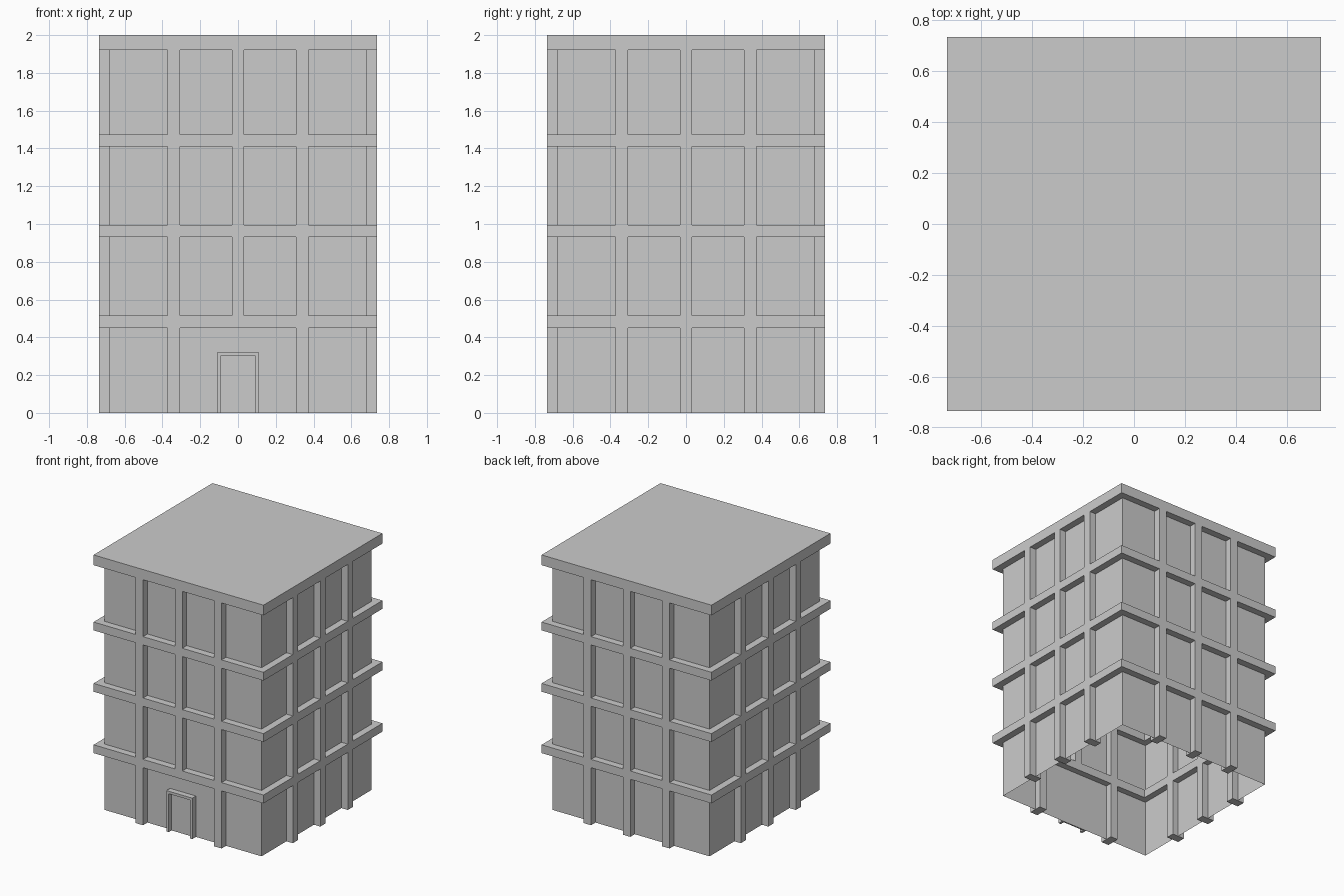
import bpy, bmesh

if "Cube" in bpy.data.objects:
    bpy.data.objects.remove(bpy.data.objects["Cube"])

W, OUT, INN = 0.68, 0.735, 0.63      # wall plane, outer and inner faces of the trim


def make(name, build):
    me = bpy.data.meshes.new(name)
    bm = bmesh.new()
    build(bm)
    bmesh.ops.recalc_face_normals(bm, faces=bm.faces)
    bm.to_mesh(me)
    bm.free()
    ob = bpy.data.objects.new(name, me)
    bpy.context.collection.objects.link(ob)
    return ob


def box(name, x0, x1, y0, y1, z0, z1):
    def build(bm):
        bmesh.ops.create_cube(bm, size=1)
        for v in bm.verts:
            v.co = (x1 if v.co.x > 0 else x0, y1 if v.co.y > 0 else y0, z1 if v.co.z > 0 else z0)
    return make(name, build)


def square(bm, r, z):
    return [bm.verts.new((x * r, y * r, z)) for x, y in ((-1, -1), (1, -1), (1, 1), (-1, 1))]


def bridge(bm, a, b):
    for i in range(4):
        j = (i + 1) % 4
        bm.faces.new((a[i], a[j], b[j], b[i]))


# thin outer walls, open at the bottom
make("walls", lambda bm: bridge(bm, square(bm, W, 0), square(bm, W, 1.93)))


# floor bands: square rings showing on both sides of the wall
def band(z0, z1):
    def build(bm):
        loops = [square(bm, r, z) for r, z in ((OUT, z0), (OUT, z1), (INN, z1), (INN, z0))]
        for i in range(4):
            bridge(bm, loops[i], loops[(i + 1) % 4])
    return build


for z0, z1 in ((0.45, 0.515), (0.93, 0.995), (1.41, 1.475)):
    make("floor_band", band(z0, z1))

# flat roof slab
box("roof_slab", -OUT, OUT, -OUT, OUT, 1.92, 2)

# three pilasters per side; the front middle one stops above the door
H = 0.0325
for c in (-0.34, 0, 0.34):
    for s in (-1, 1):
        a, b = sorted((s * INN, s * OUT))
        box("side_pilaster", a, b, c - H, c + H, 0, 1.93)
        z0 = 0.46 if (c == 0 and s < 0) else 0
        box("pilaster", c - H, c + H, a, b, z0, 1.93)

# door surround and door leaf
for s in (-1, 1):
    a, b = sorted((s * 0.092, s * 0.112))
    box("door_jamb", a, b, -0.725, -W, 0, 0.32)
box("door_lintel", -0.112, 0.112, -0.725, -W, 0.30, 0.32)
box("door", -0.092, 0.092, -0.69, -W, 0, 0.30)
